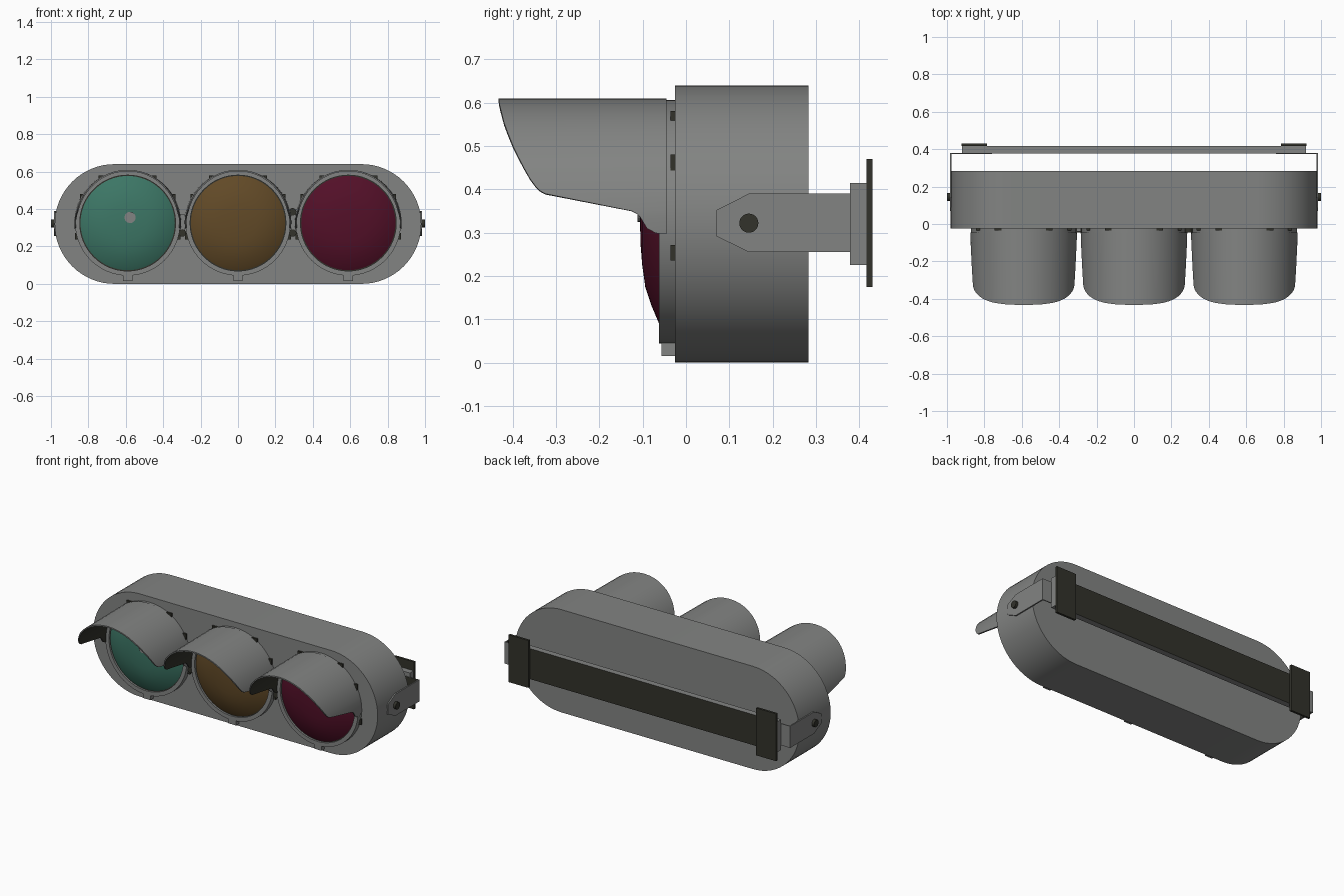
import bpy, bmesh, math
from mathutils import Vector

if "Cube" in bpy.data.objects:
    bpy.data.objects.remove(bpy.data.objects["Cube"])


def mat(name, r, g, b):
    m = bpy.data.materials.new(name)
    m.diffuse_color = (r, g, b, 1)
    m.use_nodes = True
    m.node_tree.nodes["Principled BSDF"].inputs["Base Color"].default_value = m.diffuse_color
    return m


GREY = mat("housing grey", .225, .23, .225)
DARK = mat("dark metal", .032, .032, .024)
GREEN = mat("green glass", .045, .18, .13)
AMBER = mat("amber glass", .12, .067, .02)
RED = mat("red glass", .085, .005, .021)
LAMP_Z = .325


def finish(name, bm, mats, smooth=True, fix=True):
    if fix:
        bmesh.ops.recalc_face_normals(bm, faces=bm.faces)
    me = bpy.data.meshes.new(name)
    bm.to_mesh(me)
    bm.free()
    for m in mats:
        me.materials.append(m)
    ob = bpy.data.objects.new(name, me)
    bpy.context.collection.objects.link(ob)
    if smooth:
        bpy.ops.object.select_all(action='DESELECT')
        ob.select_set(True)
        bpy.context.view_layer.objects.active = ob
        bpy.ops.object.shade_smooth_by_angle(angle=math.radians(35))
    return ob


def prism(name, pts, axis, a, b, mats, smooth=False, dark_side=None):
    """Extrude an outline along x (points are y,z) or y (points are x,z)."""
    bm = bmesh.new()
    put = (lambda p, t: (t, p[0], p[1])) if axis == 'x' else (lambda p, t: (p[0], t, p[1]))
    f = bm.faces.new([bm.verts.new(put(p, a)) for p in pts])
    ext = bmesh.ops.extrude_face_region(bm, geom=[f])
    d = Vector(put((0, 0), b - a))
    bmesh.ops.translate(bm, vec=d, verts=[v for v in ext['geom'] if isinstance(v, bmesh.types.BMVert)])
    bmesh.ops.recalc_face_normals(bm, faces=bm.faces)
    if dark_side:
        for f in bm.faces:
            f.material_index = int(f.normal.dot(Vector(dark_side)) > .9)
    return finish(name, bm, mats, smooth)


def box(name, x0, x1, y0, y1, z0, z1, mats, dark_side=None):
    return prism(name, [(x0, z0), (x1, z0), (x1, z1), (x0, z1)], 'y', y0, y1, mats, False, dark_side)


def circle(cx, cz, r, n=24):
    return [(cx + r * math.cos(2 * math.pi * i / n), cz + r * math.sin(2 * math.pi * i / n)) for i in range(n)]


def revolve(name, cx, profile, m, closed=False, n=64):
    """Spin (radius, y) points about the lamp axis."""
    bm = bmesh.new()
    vs = [bm.verts.new((cx + r, y, LAMP_Z)) for r, y in profile]
    pairs = list(zip(vs, vs[1:] + ([vs[0]] if closed else [])))
    es = [bm.edges.new(p) for p in pairs if p[0] is not p[1]]
    bmesh.ops.spin(bm, geom=vs + es, cent=(cx, 0, LAMP_Z), axis=(0, 1, 0), angle=2 * math.pi, steps=n)
    bmesh.ops.remove_doubles(bm, verts=bm.verts, dist=1e-5)
    return finish(name, bm, [m])


# Hood cut line seen from the side: (height, front y)
HOOD_CUT = [(.297, -.055), (.299, -.07), (.31, -.09), (.335, -.105), (.343, -.112), (.35, -.125),
            (.37, -.225), (.39, -.325), (.397, -.337), (.407, -.347), (.425, -.36), (.45, -.374),
            (.475, -.387), (.5, -.399), (.53, -.411), (.555, -.42), (.575, -.425),
            (.59, -.429), (.6, -.431), (.607, -.432)]


def hood(name, cx):
    R, T = .285, .008
    half = [(math.asin((z - LAMP_Z) / R), y) for z, y in HOOD_CUT]
    line = half + [(math.pi / 2, -.432)] + [(math.pi - a, y) for a, y in reversed(half)]
    bm = bmesh.new()
    rows = []
    for a, y in line:
        row = []
        for r, yy in ((R, -.045), (R, y), (R - T, y), (R - T, -.045)):
            taper = 1 - .03 * (-yy - .045) / .385
            row.append(bm.verts.new((cx + r * math.cos(a) * taper, yy, LAMP_Z + r * math.sin(a))))
        rows.append(row)
    for p, q in zip(rows, rows[1:]):
        for k in range(4):
            f = bm.faces.new((p[k], p[(k + 1) % 4], q[(k + 1) % 4], q[k]))
            f.material_index = int(k == 2)      # dark lining
    bm.faces.new(rows[0])
    bm.faces.new(rows[-1])
    finish(name, bm, [GREY, DARK])


# Housing: long rounded box
outline = []
for s, start in ((1, -90), (-1, 90)):
    for i in range(33):
        a = math.radians(start + 180 * i / 32)
        outline.append((s * .66 + .32 * math.cos(a), .32 + .32 * math.sin(a)))
prism("housing", outline, 'y', -.025, .283, [GREY], True)

# Lamps: ring, seat, lens, hood, hinge tab and clips
for cx, glass, label in ((-.59, GREEN, "green"), (0, AMBER, "amber"), (.59, RED, "red")):
    revolve(label + "_ring", cx, [(.281, -.02), (.281, -.062), (.256, -.062), (.256, -.02)], GREY, True)
    revolve(label + "_seat", cx, [(.262, -.05), (0, -.05)], DARK)
    revolve(label + "_lens", cx, [(.252, -.052), (.235, -.062), (.195, -.079), (.15, -.094),
                                  (.1, -.101), (.05, -.105), (0, -.106)], glass)
    hood(label + "_hood", cx)
    box(label + "_bottom_tab", cx - .025, cx + .025, -.056, -.02, .015, .05, [GREY])
    for i, deg in enumerate((30, 60, 120, 150, 195, 345)):
        a = math.radians(deg)
        x, z = cx + .274 * math.cos(a), LAMP_Z + .274 * math.sin(a)
        box(f"{label}_clip_{i}", x - .018, x + .018, -.036, -.02, z - .018, z + .018, [DARK])

# Small round disc in front of the green lens
prism("green_lens_disc", circle(-.577, .355, .03), 'y', -.112, -.103, [GREY])

# Latches between lamps
for i, (x, z) in enumerate(((-.298, .272), (.292, .272), (.292, .385))):
    prism(f"latch_screw_{i}", circle(x, z, .02), 'y', -.045, -.02, [DARK], True)
for x in (-.295, .295):
    box("latch_plate", x - .012, x + .012, -.04, -.02, .28, .37, [GREY])

# Side brackets, bolts and mounting plates
for s, label in ((1, "right"), (-1, "left")):
    arm = [(.07, .292), (.145, .255), (.378, .255), (.378, .39), (.145, .39), (.07, .352)]
    prism(label + "_bracket_arm", arm, 'x', s * .976, s * .984, [GREY, DARK], False, (-s, 0, 0))
    x0, x1 = sorted((s * .76, s * .984))
    box(label + "_bracket_flange", x0, x1, .374, .38, .255, .39, [GREY, DARK], (0, -1, 0))
    prism(label + "_bolt", circle(.145, .322, .022), 'x', s * .96, s * 1.0, [DARK], True)
    x0, x1 = sorted((s * .785, s * .922))
    box(label + "_mount_plate", x0, x1, .416, .43, .175, .47, [DARK])

# Rear cross bar with dark back
box("rear_bar", -.92, .92, .378, .416, .225, .415, [GREY, DARK], (0, 1, 0))
